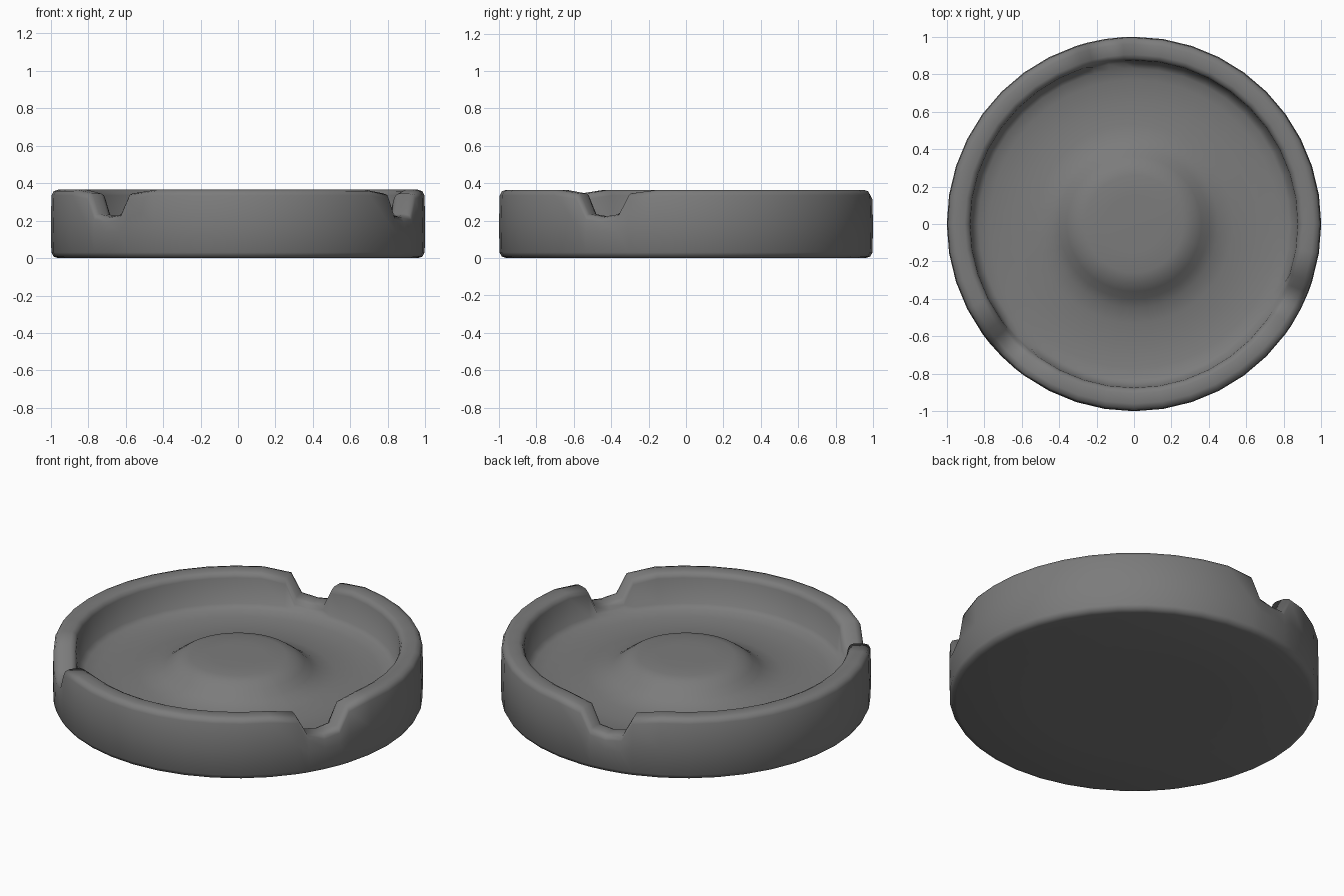
import bpy, bmesh, math

if "Cube" in bpy.data.objects:
    bpy.data.objects.remove(bpy.data.objects["Cube"])

# Single grey material
grey = bpy.data.materials.new("grey")
grey.diffuse_color = (0.2, 0.2, 0.2, 1)
grey.use_nodes = True
grey.node_tree.nodes["Principled BSDF"].inputs["Base Color"].default_value = grey.diffuse_color

# Lathe profile (radius, height): inner mound, basin, wall, rim, outside, base
profile = [(0.15, .286), (0.26, .283), (0.315, .27), (0.36, .238), (0.40, .205),
           (0.45, .175), (0.53, .157), (0.65, .15), (0.77, .155), (0.83, .17),
           (0.862, .19), (0.875, .335), (0.885, .355), (0.905, .365),
           (0.96, .365), (0.985, .357), (0.996, .335), (1.0, .18),
           (0.997, .03), (0.985, .008), (0.96, 0), (0.5, 0)]

# Three rim notches: angle offset from the centre -> drop of the rim
centres = (99, 225, 333)
drops = {-9: .02, -5.5: .13, 0: .143, 5.5: .13, 9: .02}
angles = {a: 0 for a in range(0, 360, 9)}
for c in centres:
    for off, d in drops.items():
        angles[c + off] = d
cols = sorted(angles)

bm = bmesh.new()
grid = []
for a in cols:
    t = math.radians(a)
    col = []
    for r, z in profile:
        if r > 0.8 and z > 0.3:
            z -= angles[a]
        elif r == 1.0 and angles[a] > 0.1:
            z -= 0.04
        col.append(bm.verts.new((r * math.cos(t), r * math.sin(t), z)))
    grid.append(col)

n = len(cols)
for i in range(n):
    a, b = grid[i], grid[(i + 1) % n]
    for j in range(len(profile) - 1):
        bm.faces.new((a[j], a[j + 1], b[j + 1], b[j]))

# Close the mound top and the base
bm.faces.new([c[0] for c in grid])
bm.faces.new([c[-1] for c in reversed(grid)])
bmesh.ops.recalc_face_normals(bm, faces=bm.faces)

mesh = bpy.data.meshes.new("notched_dish")
bm.to_mesh(mesh)
bm.free()
mesh.materials.append(grey)
dish = bpy.data.objects.new("notched_dish", mesh)
bpy.context.collection.objects.link(dish)
bpy.context.view_layer.objects.active = dish
dish.select_set(True)
bpy.ops.object.shade_smooth_by_angle(angle=math.radians(70))
